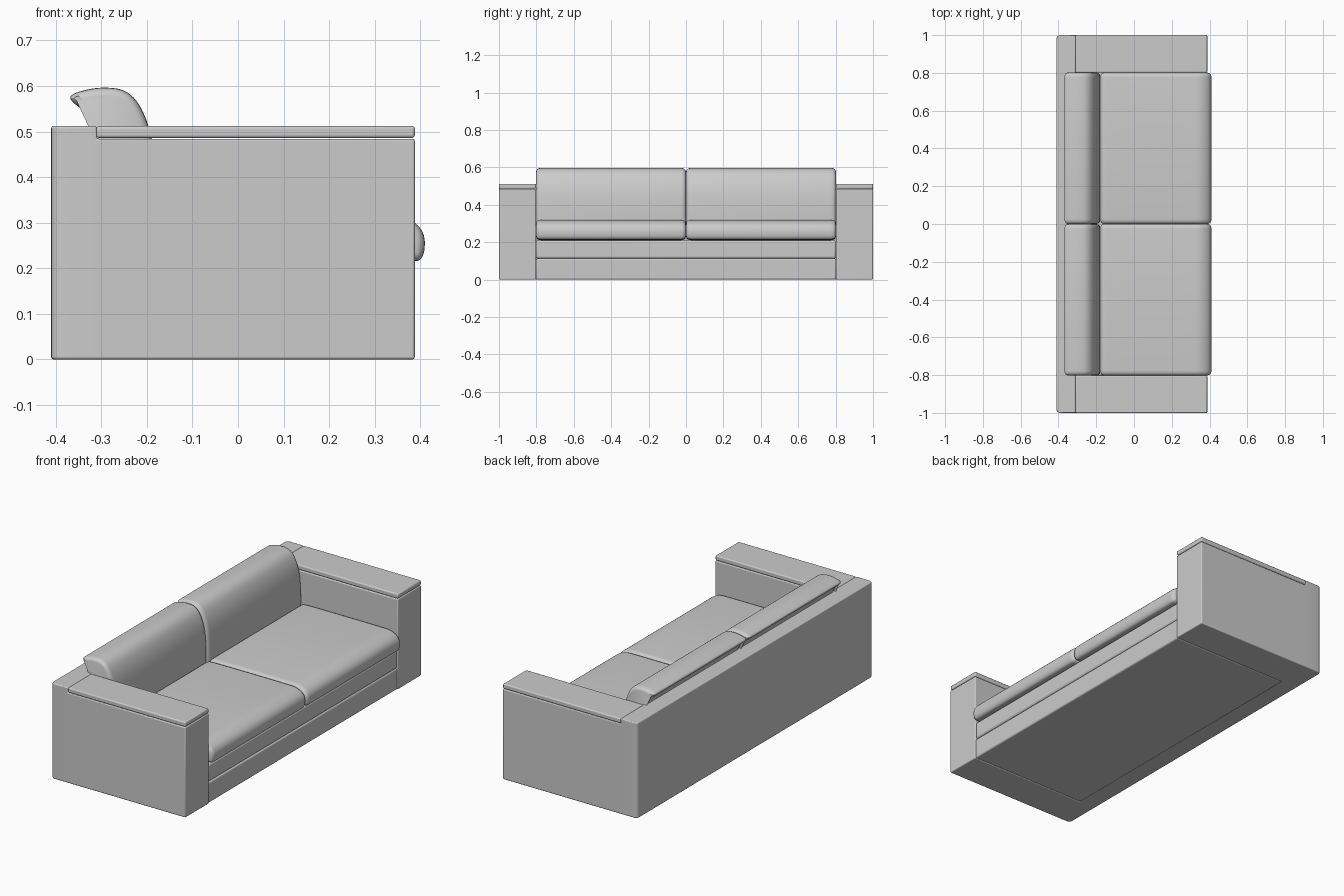
import bpy, bmesh
from mathutils import Vector

if "Cube" in bpy.data.objects:
    bpy.data.objects.remove(bpy.data.objects["Cube"])


def finish(name, bm, bevel=0.0, segments=3):
    bmesh.ops.recalc_face_normals(bm, faces=bm.faces)
    mesh = bpy.data.meshes.new(name)
    bm.to_mesh(mesh)
    bm.free()
    obj = bpy.data.objects.new(name, mesh)
    bpy.context.collection.objects.link(obj)
    if bevel:
        mod = obj.modifiers.new("soft_edges", 'BEVEL')
        mod.width = bevel
        mod.segments = segments
        mod.limit_method = 'ANGLE'
        mod.angle_limit = 0.8
    bpy.ops.object.select_all(action='DESELECT')
    obj.select_set(True)
    bpy.context.view_layer.objects.active = obj
    bpy.ops.object.shade_smooth_by_angle(angle=0.7)
    return obj


def box(name, lo, hi, bevel):
    bm = bmesh.new()
    bmesh.ops.create_cube(bm, size=1)
    for v in bm.verts:
        v.co = Vector([(a + b) / 2 + c * (b - a) for a, b, c in zip(lo, hi, v.co)])
    return finish(name, bm, bevel)


def rounded(points, rounds=3):
    # corner cutting turns a control polygon into a soft closed curve
    pts = [Vector(p) for p in points]
    for _ in range(rounds):
        pts = [q for i, a in enumerate(pts)
               for b in [pts[(i + 1) % len(pts)]]
               for q in (a * 0.75 + b * 0.25, a * 0.25 + b * 0.75)]
    return pts


def cushion(name, points, y0, y1):
    # counter-clockwise side profile swept along y, with puffed rounded ends
    pts = rounded(points)
    n = len(pts)
    inward = []
    for i in range(n):
        t = (pts[(i + 1) % n] - pts[i - 1]).normalized()
        inward.append(Vector((-t.y, t.x)))
    ends = [(0, 0.018), (0.002, 0.011), (0.007, 0.005), (0.015, 0.0012), (0.026, 0)]
    stations = [(y0 + d, s) for d, s in ends] + [(y1 - d, s) for d, s in reversed(ends)]
    bm = bmesh.new()
    rings = []
    for y, shrink in stations:
        rings.append([bm.verts.new((p.x + k.x * shrink, y, p.y + k.y * shrink))
                      for p, k in zip(pts, inward)])
    for a, b in zip(rings, rings[1:]):
        for i in range(n):
            j = (i + 1) % n
            bm.faces.new((a[i], a[j], b[j], b[i]))
    bm.faces.new(rings[0])
    bm.faces.new(rings[-1])
    return finish(name, bm)


# U-shaped frame: footprint quads raised to arm height, back raised further
bm = bmesh.new()
xs, ys = (-0.41, -0.31, 0.388), (-1.0, -0.802, 0.802, 1.0)
grid = {(i, j): bm.verts.new((x, y, 0)) for i, x in enumerate(xs) for j, y in enumerate(ys)
        if True}
for i, j in ((0, 0), (0, 1), (0, 2), (1, 0), (1, 2)):
    bm.faces.new([grid[i, j], grid[i + 1, j], grid[i + 1, j + 1], grid[i, j + 1]])
base_faces = list(bm.faces)
up = bmesh.ops.extrude_face_region(bm, geom=base_faces, use_keep_orig=True)['geom']
bmesh.ops.translate(bm, vec=(0, 0, 0.484), verts=[g for g in up if isinstance(g, bmesh.types.BMVert)])
back_top = [f for f in up if isinstance(f, bmesh.types.BMFace) and f.calc_center_median().x < -0.31]
up = bmesh.ops.extrude_face_region(bm, geom=back_top)['geom']
bmesh.ops.translate(bm, vec=(0, 0, 0.028), verts=[g for g in up if isinstance(g, bmesh.types.BMVert)])
bmesh.ops.delete(bm, geom=[f for f in back_top if f.is_valid], context='FACES_ONLY')
bmesh.ops.recalc_face_normals(bm, faces=bm.faces)
corners = [e for e in bm.edges if all(v.co.x < -0.4 and abs(v.co.y) > 0.99 for v in e.verts)]
bmesh.ops.bevel(bm, geom=corners, offset=0.02, segments=5, profile=0.5, affect='EDGES')
finish("sofa_frame", bm, 0.005)

# front plinth and seat rail between the arms
box("plinth", (-0.315, -0.803, 0.0), (0.385, 0.803, 0.112), 0.008)
box("seat_rail", (-0.315, -0.803, 0.112), (0.385, 0.803, 0.210), 0.012)

seat_profile = [(-0.178, 0.21), (-0.178, 0.27), (-0.178, 0.316), (-0.13, 0.32), (0.30, 0.32),
                (0.36, 0.318), (0.41, 0.285), (0.41, 0.225), (0.385, 0.21), (-0.12, 0.21)]
back_profile = [(-0.30, 0.21), (-0.31, 0.26), (-0.31, 0.47), (-0.33, 0.54), (-0.372, 0.57),
                (-0.362, 0.585), (-0.30, 0.599), (-0.235, 0.59), (-0.195, 0.52),
                (-0.178, 0.42), (-0.178, 0.24), (-0.19, 0.21)]

for side, s in (("left", -1), ("right", 1)):
    # arm cap
    y = sorted((0.802 * s, 1.0 * s))
    box(side + "_arm_cap", (-0.311, y[0], 0.486), (0.388, y[1], 0.512), 0.006)
    # seat and back cushions
    y = sorted((0.001 * s, 0.801 * s))
    cushion(side + "_seat_cushion", list(reversed(seat_profile)), *y)
    cushion(side + "_back_cushion", list(reversed(back_profile)), *y)
